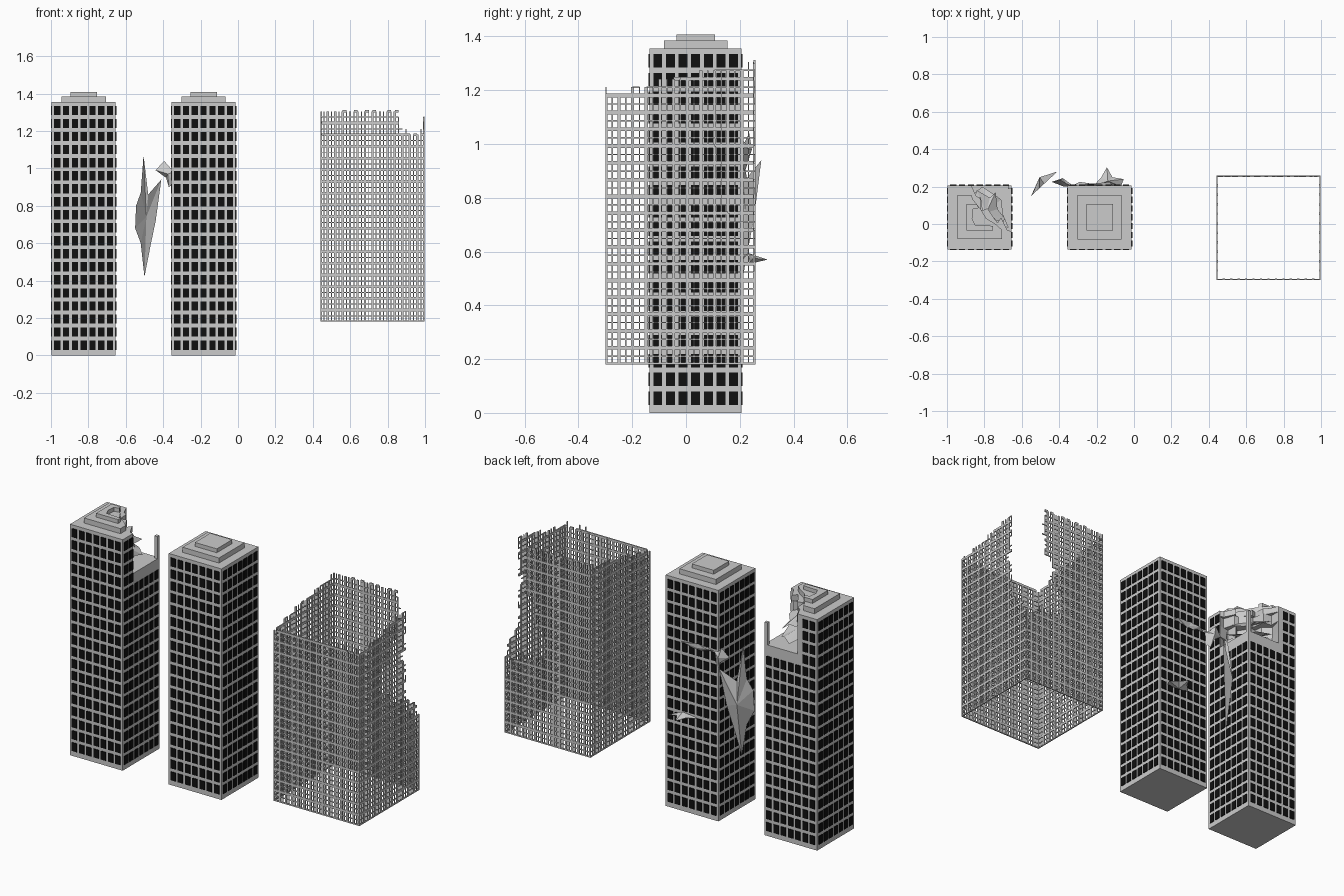
import bpy, bmesh, random
from mathutils import Vector

if "Cube" in bpy.data.objects:
    bpy.data.objects.remove(bpy.data.objects["Cube"])
random.seed(4)


def finish(name, bm, mat=None):
    bmesh.ops.recalc_face_normals(bm, faces=bm.faces)
    me = bpy.data.meshes.new(name)
    bm.to_mesh(me)
    bm.free()
    ob = bpy.data.objects.new(name, me)
    bpy.context.collection.objects.link(ob)
    if mat:
        me.materials.append(mat)
    return ob


def box(bm, lo, hi):
    v = [bm.verts.new((x, y, z)) for x in (lo[0], hi[0])
         for y in (lo[1], hi[1]) for z in (lo[2], hi[2])]
    for f in ((0, 1, 3, 2), (4, 6, 7, 5), (0, 4, 5, 1),
              (2, 3, 7, 6), (0, 2, 6, 4), (1, 5, 7, 3)):
        bm.faces.new([v[i] for i in f])


def prism(bm, outline, z0, z1):
    a = [bm.verts.new((x, y, z0)) for x, y in outline]
    b = [bm.verts.new((x, y, z1)) for x, y in outline]
    n = len(a)
    bm.faces.new(a)
    bm.faces.new(b)
    for i in range(n):
        bm.faces.new((a[i], a[(i + 1) % n], b[(i + 1) % n], b[i]))


def shard(name, outline, top, bottom):
    """Faceted torn piece: a ragged rim joined to two apexes."""
    bm = bmesh.new()
    rim = [bm.verts.new(p) for p in outline]
    for apex in (top, bottom):
        c = bm.verts.new(apex)
        for i in range(len(rim)):
            bm.faces.new((rim[i], rim[(i + 1) % len(rim)], c))
    return finish(name, bm)


def lerp(table, z):
    for (za, a), (zb, b) in zip(table, table[1:]):
        if z <= zb:
            return a + (b - a) * (z - za) / (zb - za)
    return table[-1][1]


black = bpy.data.materials.new("window_black")
black.diffuse_color = (0.005, 0.005, 0.005, 1)
black.use_nodes = True
black.node_tree.nodes["Principled BSDF"].inputs["Base Color"].default_value = black.diffuse_color
Y0, Y1, W, TOP, P = -0.135, 0.207, 0.342, 1.355, 0.004


def windows(name, x0, keep):
    """Seven columns by nineteen rows of slightly raised panes on each side."""
    bm = bmesh.new()
    for r in range(19):
        z = 0.055 + r * 0.0697
        for c in range(7):
            o = 0.03 + c * (W - 0.06) / 6
            x, y, h, d = x0 + o, Y0 + o, 0.0165, 0.025
            for side, lo, hi in (
                    ("front", (x - h, Y0 - P, z - d), (x + h, Y0 + P, z + d)),
                    ("back", (x - h, Y1 - P, z - d), (x + h, Y1 + P, z + d)),
                    ("left", (x0 - P, y - h, z - d), (x0 + P, y + h, z + d)),
                    ("right", (x0 + W - P, y - h, z - d), (x0 + W + P, y + h, z + d))):
                if keep(side, x, y, z):
                    box(bm, lo, hi)
    finish(name, bm, black)


# Middle tower: whole body with stepped roof
XB = -0.355
bm = bmesh.new()
box(bm, (XB, Y0, 0), (XB + W, Y1, TOP))
finish("middle_tower_body", bm)
for name, i, z0, z1 in (("lower", 0.053, TOP, 1.385), ("upper", 0.1, 1.385, 1.408)):
    bm = bmesh.new()
    box(bm, (XB + i, Y0 + i, z0), (XB + W - i, Y1 - i, z1))
    finish("middle_tower_roof_" + name, bm)
windows("middle_tower_windows", XB, lambda s, x, y, z: True)

# Left tower: back right corner blown away above the floor at 1.12
XA, XR = -0.996, -0.654
bm = bmesh.new()
box(bm, (XA, Y0, 0), (XR, Y1, 1.12))
finish("left_tower_body", bm)
edge = [(XR, -.04), (-.70, -.05), (-.72, .02), (-.76, .0), (-.79, .06),
        (-.83, .05), (-.84, .12), (-.88, .14), (-.87, Y1)]
levels = ((1.12, 1.19, 0), (1.19, 1.26, -.015), (1.26, 1.32, .01), (1.32, TOP, .02))
for n, (z0, z1, d) in enumerate(levels):
    bm = bmesh.new()
    cut = [edge[0]] + [(x + d + random.uniform(-.015, .015), y + d + random.uniform(-.015, .015))
                       for x, y in edge[1:-1]] + [edge[-1]]
    prism(bm, [(XA, Y0), (XR, Y0)] + cut + [(XA, Y1)], z0, z1)
    finish("left_tower_broken_storey_%d" % n, bm)
bm = bmesh.new()
prism(bm, [(-.943, -.08), (-.707, -.08), (-.707, -.03), (-.74, .0), (-.79, .03),
           (-.82, .08), (-.86, .13), (-.87, .155), (-.943, .155)], TOP, 1.385)
finish("left_tower_roof_lower", bm)
bm = bmesh.new()
prism(bm, [(-.896, -.035), (-.754, -.035), (-.754, -.01), (-.85, -.005), (-.865, .03),
           (-.86, .08), (-.83, .085), (-.84, .107), (-.896, .107)], 1.385, 1.408)
finish("left_tower_roof_upper", bm)
bm = bmesh.new()
box(bm, (XR - .02, Y1 - .02, 1.12), (XR, Y1, 1.25))
finish("left_tower_corner_post", bm)
windows("left_tower_windows", XA, lambda s, x, y, z: z < 1.1 or s in ("front", "left")
        or (s == "right" and y < -.05) or (s == "back" and x < -.89))
# Bent floor slabs inside the hole
shard("bent_slab_high", [(-.87, .1, 1.3), (-.84, .18, 1.26), (-.77, .14, 1.24), (-.74, .17, 1.22),
      (-.73, .08, 1.23), (-.69, .03, 1.24), (-.72, -.03, 1.29)], (-.79, .06, 1.29), (-.79, .06, 1.265))
shard("bent_slab_low", [(-.87, .15, 1.2), (-.81, .2, 1.16), (-.75, .16, 1.17), (-.71, .13, 1.15),
      (-.7, .05, 1.18), (-.67, -.02, 1.2), (-.75, .0, 1.22)], (-.78, .08, 1.2), (-.78, .08, 1.17))

# Torn pieces thrown out behind the middle tower
leaf = [(-.505, 1.07), (-.48, .86), (-.41, .94), (-.44, .72), (-.465, .6),
        (-.5, .42), (-.52, .6), (-.55, .68), (-.545, .8), (-.52, .87)]
shard("torn_facade_large", [(x, .15 + (x + .55) * .93, z) for x, z in leaf],
      (-.505, .25, .74), (-.49, .222, .74))
shard("torn_facade_small", [(-.44, .225, .99), (-.395, .235, 1.04), (-.36, .215, 1.0), (-.32, .2, .99),
      (-.34, .205, .92), (-.37, .22, .9), (-.385, .235, .95)], (-.38, .245, .98), (-.375, .2, .97))
shard("torn_ledge_upper", [(-.34, .2, .99), (-.29, .225, 1.0), (-.22, .215, .985), (-.13, .225, 1.0),
      (-.11, .2, .99)], (-.23, .215, 1.01), (-.23, .205, .965))
shard("torn_ledge_lower", [(-.22, .2, .565), (-.175, .25, .575), (-.145, .303, .57), (-.115, .25, .575),
      (-.055, .24, .56), (-.07, .2, .555)], (-.14, .23, .595), (-.14, .22, .55))

# Right tower: open lattice shell with a ragged torn corner
X0, X1, S0, S1, Z0 = 0.44, 0.998, -0.30, 0.258, 0.18
back_limit = [(.18, 1.1), (.5, 1.0), (.6, .97), (.66, .9), (.69, .74), (.8, .72),
              (.88, .8), (1.0, .8), (1.02, .86), (1.4, .86)]
right_limit = [(.18, .4), (.6, .28), (.7, .22), (.74, .14), (1.0, .11), (1.3, .15), (1.4, .15)]
slope = lambda y: 1.18 + 0.12 * (y - S0) / (S1 - S0)
walls = {
    "front": (14, X0, X1, lambda u, z: z < 1.185, lambda u, n: (u, S0 + n)),
    "back": (14, X0, X1, lambda u, z: z < 1.3 and u < lerp(back_limit, z), lambda u, n: (u, S1 - n)),
    "left": (11, S0, S1, lambda u, z: z < slope(u), lambda u, n: (X0 + n, u)),
    "right": (11, S0, S1, lambda u, z: z < slope(u) and u < lerp(right_limit, z), lambda u, n: (X1 - n, u)),
}
ROW = 0.03125
for side, (bays, a, b, keep, place) in walls.items():
    bm = bmesh.new()
    du = (b - a) / (2 * bays)

    def bar(u0, u1, z0, z1, depth):
        p, q = place(max(u0, a), 0), place(min(u1, b), depth)
        box(bm, (min(p[0], q[0]), min(p[1], q[1]), max(z0, Z0)),
            (max(p[0], q[0]), max(p[1], q[1]), z1))

    for k in range(37):
        z = Z0 + k * ROW
        for i in range(2 * bays + 1):
            u = a + i * du
            wob = random.uniform(-.012, .012)
            # piers on even lines, thin mullions between
            if k < 36 and keep(u + wob, z + ROW / 2 + wob):
                w = .0025 if i % 2 else .006
                bar(u - w, u + w, z, z + ROW, .005 if i % 2 else .008)
            # floor bands on even lines, thin transoms between
            if i < 2 * bays and keep(u + du / 2 + wob, z + wob):
                h = .0025 if k % 2 else .007
                bar(u, u + du, z - h, z + h, .005 if k % 2 else .007)
    finish("shell_tower_%s_wall" % side, bm)
